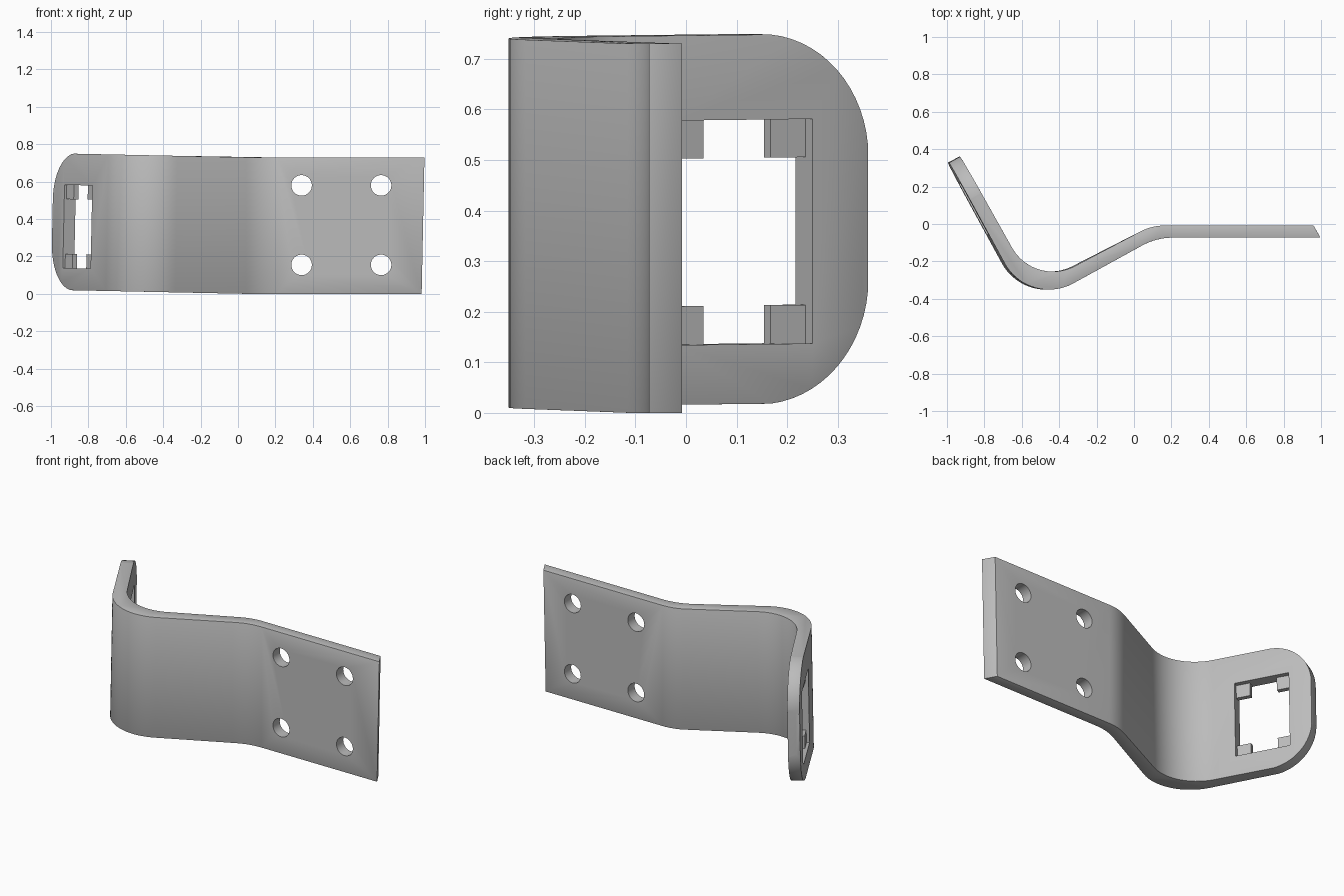
import bpy, bmesh, math
from mathutils import Vector, Matrix

if "Cube" in bpy.data.objects:
    bpy.data.objects.remove(bpy.data.objects["Cube"])

HEIGHT = 0.73
grey = bpy.data.materials.new("plain grey")
grey.use_nodes = True
grey.diffuse_color = (0.5, 0.5, 0.5, 1)
grey.node_tree.nodes["Principled BSDF"].inputs["Base Color"].default_value = grey.diffuse_color


def prism(name, outline, depth, matrix):
    """Extrude a 2D outline along local z and place it with a matrix."""
    bm = bmesh.new()
    face = bm.faces.new([bm.verts.new((x, y, 0)) for x, y in outline])
    grown = bmesh.ops.extrude_face_region(bm, geom=[face])["geom"]
    bmesh.ops.translate(bm, vec=(0, 0, depth),
                        verts=[v for v in grown if isinstance(v, bmesh.types.BMVert)])
    bm.transform(matrix)
    bmesh.ops.recalc_face_normals(bm, faces=bm.faces)
    mesh = bpy.data.meshes.new(name)
    bm.to_mesh(mesh)
    bm.free()
    mesh.materials.append(grey)
    obj = bpy.data.objects.new(name, mesh)
    bpy.context.collection.objects.link(obj)
    return obj


def fillet(before, corner, after, radius, steps):
    """Points of an arc that rounds a corner."""
    a, c, b = Vector(before), Vector(corner), Vector(after)
    u, v = (a - c).normalized(), (b - c).normalized()
    half = u.angle(v) / 2
    centre = c + (u + v).normalized() * radius / math.sin(half)
    start = c + u * radius / math.tan(half) - centre
    end = c + v * radius / math.tan(half) - centre
    turn = start.angle(end)
    return [centre + (start * math.sin((1 - i / steps) * turn)
                      + end * math.sin(i / steps * turn)) / math.sin(turn)
            for i in range(steps + 1)]


def side(points, radii):
    """One face of the bent strip, its two bends rounded."""
    path = [Vector(points[0])]
    for i, r in enumerate(radii, 1):
        path += fillet(points[i - 1], points[i], points[i + 1], r, 8 + 10 * (i - 1))
    return path + [Vector(points[-1])]


def modify(obj, kind, **settings):
    mod = obj.modifiers.new(kind.title(), kind)
    for key, value in settings.items():
        setattr(mod, key, value)
    bpy.context.view_layer.objects.active = obj
    bpy.ops.object.modifier_apply(modifier=mod.name)


def cut(obj, cutter):
    modify(obj, "BOOLEAN", object=cutter, operation="DIFFERENCE", solver="EXACT")
    bpy.data.objects.remove(cutter)


def box(s, z, half_s, half_z):
    return [(s - half_s, z - half_z), (s + half_s, z - half_z),
            (s + half_s, z + half_z), (s - half_s, z + half_z)]


# Bent strip
inner = side([(0.96, -0.008), (0.095, -0.008), (-0.533, -0.339), (-0.925, 0.36)], [0.28, 0.25])
outer = side([(0.997, -0.073), (0.12, -0.073), (-0.562, -0.448), (-0.985, 0.328)], [0.34, 0.27])
bracket = prism("bent_bracket", inner + outer[::-1], HEIGHT, Matrix())

# Arm frame: local x runs to the tip, local y is up, local z points out of the inner face
tip = Vector((-0.925, 0.36, 0))
along = Vector((-0.49, 0.872, 0)).normalized()
up = Vector((0, 0, 1))
arm = Matrix.Translation(tip) @ Matrix((along, up, along.cross(up))).transposed().to_4x4()

# Rounded tip corners
R = 0.245
for flip in (False, True):
    outline = [(-R, -0.05), (0.05, -0.05), (0.05, R)]
    for i in range(17):
        t = math.pi / 2 * i / 16
        outline.append((0.001 - R + R * math.cos(t), R - 0.001 - R * math.sin(t)))
    if flip:
        outline = [(s, HEIGHT - z) for s, z in outline]
    cut(bracket, prism("corner_cutter", outline, 0.4, arm @ Matrix.Translation((0, 0, -0.2))))

# Softened rim
modify(bracket, "BEVEL", width=0.007, segments=2, limit_method="ANGLE",
       angle_limit=math.radians(40))

# Window in the arm
win_s, win_z, half_s, half_z = -0.281, 0.34, 0.155, 0.222
cut(bracket, prism("window_cutter", box(win_s, win_z, half_s, half_z), 0.2,
                   arm @ Matrix.Translation((0, 0, -0.1))))

# Four bolt holes in the flat plate
circle = [(0.055 * math.cos(math.tau * i / 32), 0.055 * math.sin(math.tau * i / 32))
          for i in range(32)]
for x in (0.34, 0.765):
    for z in (0.155, 0.58):
        place = Matrix.Translation((x, 0.1, z)) @ Matrix.Rotation(math.pi / 2, 4, "X")
        cut(bracket, prism("hole_cutter", circle, 0.3, place))

# Corner tabs set back inside the window
parts = [bracket]
for s_name, s in (("inner", -1), ("tip", 1)):
    for z_name, z in (("lower", -1), ("upper", 1)):
        outline = box(win_s + s * (half_s - 0.035), win_z + z * (half_z - 0.034), 0.044, 0.042)
        parts.append(prism(f"{z_name}_{s_name}_tab", outline, 0.028,
                           arm @ Matrix.Translation((0, 0, -0.056))))

# Slight lean of the arm and of the plate's end
for obj in parts:
    for v in obj.data.vertices:
        x, _, z = v.co
        weight = min(1, max(0, (0.05 - x) / 0.5)) if x < 0.9 else 1
        v.co.x -= 0.015 * weight * (1 - z / HEIGHT)
        v.co.z += 0.021 * max(0, 0.05 - x)
    bpy.ops.object.select_all(action="DESELECT")
    obj.select_set(True)
    bpy.context.view_layer.objects.active = obj
    bpy.ops.object.shade_smooth_by_angle(angle=math.radians(30))
